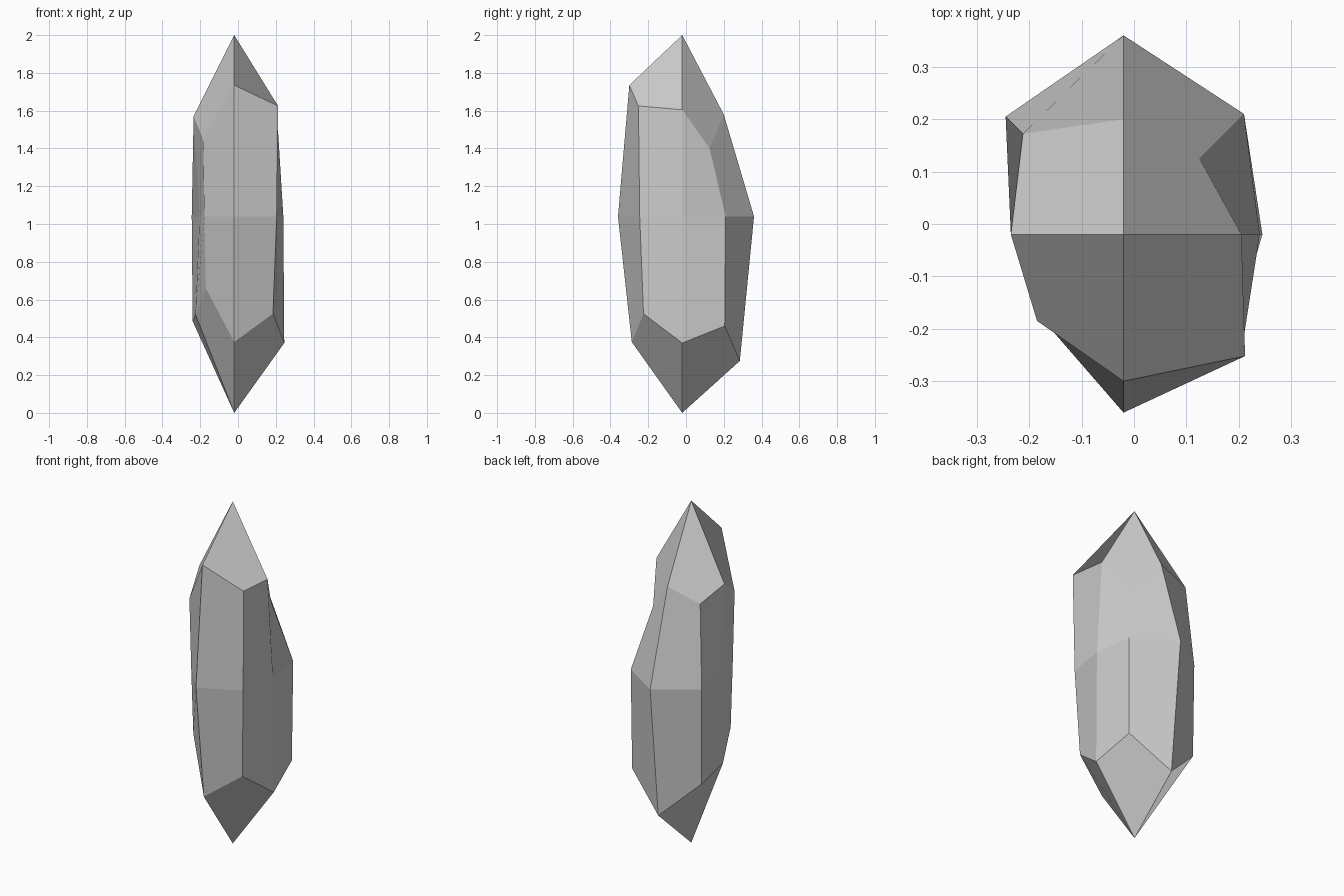
import bpy, bmesh

if "Cube" in bpy.data.objects:
    bpy.data.objects.remove(bpy.data.objects["Cube"])

CX = CY = -0.02  # crystal axis

# Eight compass directions; the radius is the offset along each axis
DIRS = [(1, 0), (1, 1), (0, 1), (-1, 1), (-1, 0), (-1, -1), (0, -1), (1, -1)]

# (offset, height) per direction for the irregular facet rings
LOWER = [(.265, .37), (.225, .46), (.305, .275), (.22, .485),
         (.205, .52), (.15, .66), (.267, .375), (.205, .525)]
MIDDLE = [(.26, 1.04), (.23, 1.04), (.38, 1.04), (.225, 1.04),
          (.183, 1.04), (.158, 1.04), (.34, 1.04), (.225, 1.04)]
UPPER = [(.225, 1.605), (.145, 1.40), (.22, 1.58), (.192, 1.52),
         (.215, 1.57), (.165, 1.45), (.28, 1.735), (.232, 1.625)]

bm = bmesh.new()


def ring(data):
    return [bm.verts.new((CX + dx * r, CY + dy * r, z))
            for (dx, dy), (r, z) in zip(DIRS, data)]


rings = [ring(d) for d in (LOWER, MIDDLE, UPPER)]

# Side facets
for a, b in zip(rings, rings[1:]):
    for i in range(8):
        j = (i + 1) % 8
        bm.faces.new((a[i], a[j], b[j], b[i]))

# Four kite facets at each tip
bottom = bm.verts.new((CX, CY, 0))
top = bm.verts.new((CX, CY, 2))
for i in range(0, 8, 2):
    for tip, r in ((bottom, rings[0]), (top, rings[-1])):
        bm.faces.new((tip, r[i], r[i + 1], r[(i + 2) % 8]))

bmesh.ops.recalc_face_normals(bm, faces=bm.faces)
mesh = bpy.data.meshes.new("crystal")
bm.to_mesh(mesh)
bm.free()
bpy.context.collection.objects.link(bpy.data.objects.new("crystal", mesh))
